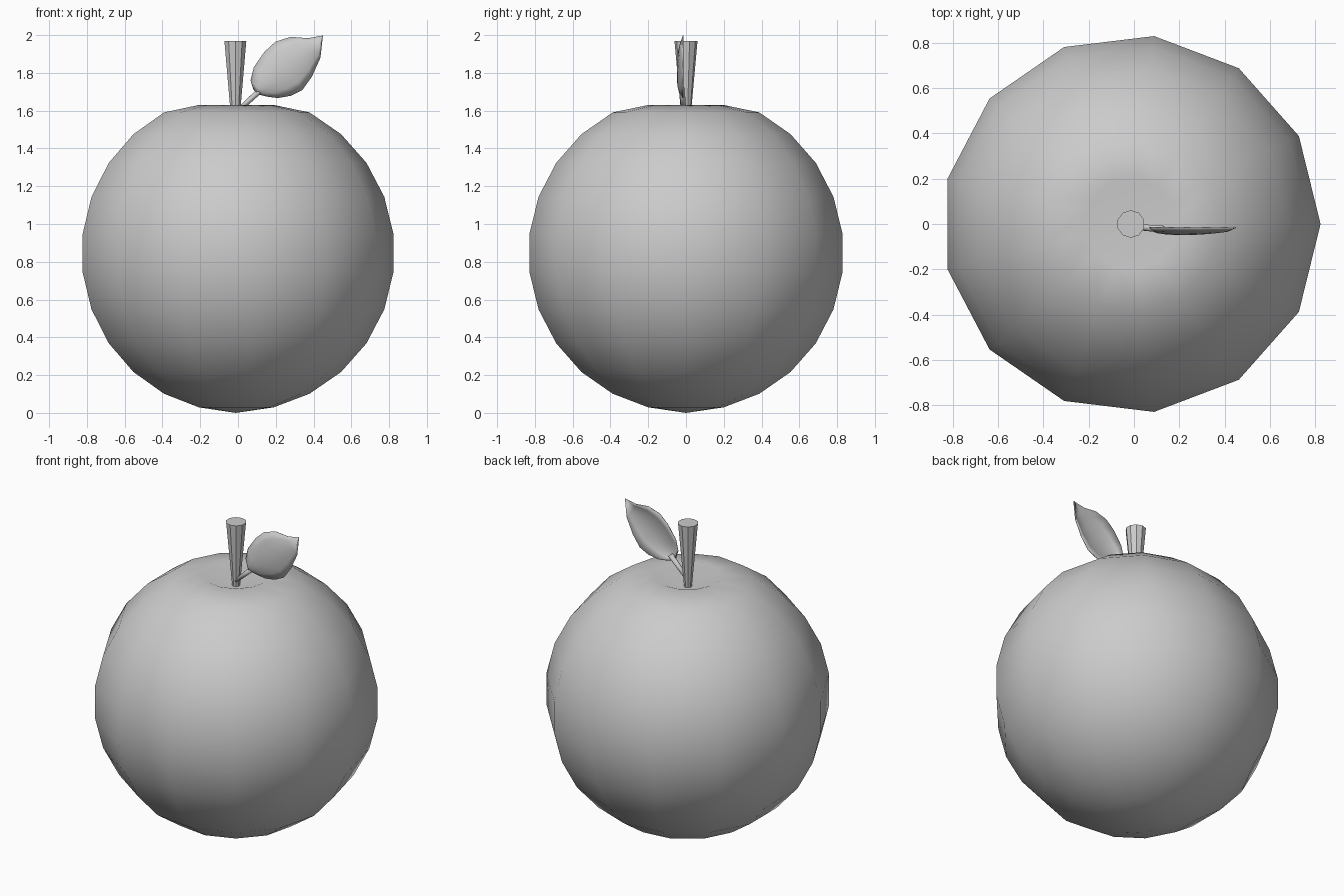
import bpy, bmesh, math
from mathutils import Vector

if "Cube" in bpy.data.objects:
    bpy.data.objects.remove(bpy.data.objects["Cube"])


def finish(name, bm, smooth):
    bmesh.ops.recalc_face_normals(bm, faces=bm.faces)
    me = bpy.data.meshes.new(name)
    bm.to_mesh(me)
    bm.free()
    for p in me.polygons:
        p.use_smooth = smooth
    ob = bpy.data.objects.new(name, me)
    bpy.context.collection.objects.link(ob)
    return ob


def tube(name, a, b, r1, r2, sides, smooth):
    a, b = Vector(a), Vector(b)
    bm = bmesh.new()
    bmesh.ops.create_cone(bm, cap_ends=True, segments=sides, radius1=r1,
                          radius2=r2, depth=(b - a).length)
    ob = finish(name, bm, smooth)
    ob.location = (a + b) / 2
    ob.rotation_euler = (b - a).to_track_quat('Z', 'Y').to_euler()
    return ob


# Fruit body: 13-sided, 13-ring sphere with a sunken top
N, R, CX, CZ = 13, 0.841, -0.012, 0.846
bm = bmesh.new()
rings = []
for i in range(1, N):
    a = math.pi * i / N
    z = 1.63 if i == 1 else CZ + R * math.cos(a)
    rings.append([bm.verts.new((CX + R * math.sin(a) * math.cos(2 * math.pi * k / N),
                                R * math.sin(a) * math.sin(2 * math.pi * k / N), z))
                  for k in range(N)])
top = bm.verts.new((CX, 0, 1.55))
bottom = bm.verts.new((CX, 0, CZ - R - 0.005))
for k in range(N):
    n = (k + 1) % N
    bm.faces.new((top, rings[0][k], rings[0][n]))
    bm.faces.new((bottom, rings[-1][n], rings[-1][k]))
    for p, q in zip(rings, rings[1:]):
        bm.faces.new((p[k], q[k], q[n], p[n]))
finish("fruit_body", bm, True)

# Flared stem standing in the hollow
tube("stem", (-0.014, 0, 1.56), (-0.014, 0, 1.97), 0.024, 0.061, 10, False)

# Leaf stalk
tube("leaf_stalk", (-0.01, -0.012, 1.59), (0.125, -0.022, 1.715), 0.012, 0.016, 8, True)

# Leaf: strips between upper and lower outline, cupped towards the front
upper = [(.085, 1.71), (.068, 1.76), (.085, 1.83), (.14, 1.91),
         (.2, 1.965), (.28, 1.99), (.37, 1.982), (.44, 1.995)]
lower = [(.11, 1.688), (.15, 1.677), (.21, 1.668), (.28, 1.68),
         (.34, 1.71), (.39, 1.78), (.435, 1.88), (.448, 1.998)]
bm = bmesh.new()
rows = []
M = 6
for i, (u, l) in enumerate(zip(upper, lower)):
    bulge = 0.031 * math.sin(math.pi * min(1, (i + 0.7) / 7.7)) ** 0.6 if i < 7 else 0
    row = []
    for j in range(M + 1):
        t = j / M
        y = -0.015 - bulge * (1 - (2 * t - 1) ** 2)
        row.append(bm.verts.new((u[0] + (l[0] - u[0]) * t, y, u[1] + (l[1] - u[1]) * t)))
    rows.append(row)
for p, q in zip(rows, rows[1:]):
    for j in range(M):
        bm.faces.new((p[j], p[j + 1], q[j + 1], q[j]))
leaf = finish("leaf", bm, True)
mod = leaf.modifiers.new("thickness", 'SOLIDIFY')
mod.thickness = 0.006
mod.offset = 0
